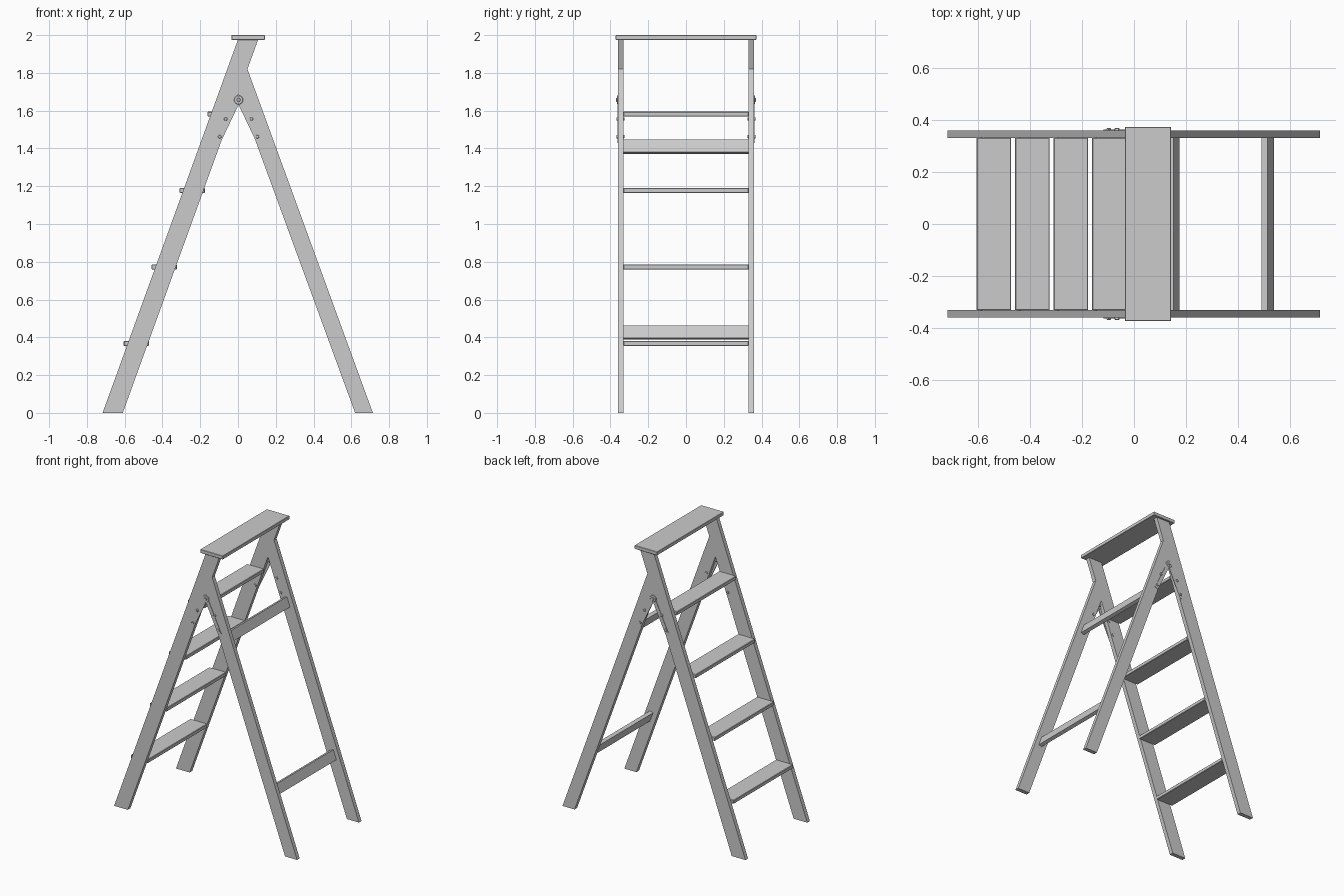
import bpy, bmesh, math
from mathutils import Vector

if "Cube" in bpy.data.objects:
    bpy.data.objects.remove(bpy.data.objects["Cube"])


def prism(name, pts, y0, y1, bevel=0.0):
    """Extrude an x-z outline from y0 to y1."""
    bm = bmesh.new()
    face = bm.faces.new([bm.verts.new((x, y0, z)) for x, z in pts])
    ext = bmesh.ops.extrude_face_region(bm, geom=[face])
    moved = [v for v in ext["geom"] if isinstance(v, bmesh.types.BMVert)]
    bmesh.ops.translate(bm, verts=moved, vec=(0, y1 - y0, 0))
    bmesh.ops.recalc_face_normals(bm, faces=bm.faces)
    mesh = bpy.data.meshes.new(name)
    bm.to_mesh(mesh)
    bm.free()
    ob = bpy.data.objects.new(name, mesh)
    bpy.context.collection.objects.link(ob)
    if bevel:
        mod = ob.modifiers.new("Bevel", "BEVEL")
        mod.width = bevel
        mod.segments = 1
    return ob


def bar(name, a, b, width, y0, y1, bevel=0.0):
    """Straight bar between two x-z points."""
    a, b = Vector(a), Vector(b)
    d = (b - a).normalized()
    n = Vector((-d.y, d.x)) * width / 2
    return prism(name, [a + n, a - n, b - n, b + n], y0, y1, bevel)


def disc(name, x, z, r, y0, y1, sides=16):
    pts = [(x + r * math.cos(2 * math.pi * i / sides),
            z + r * math.sin(2 * math.pi * i / sides)) for i in range(sides)]
    ob = prism(name, pts, y0, y1, 0.002)
    bpy.context.view_layer.objects.active = ob
    ob.select_set(True)
    bpy.ops.object.shade_smooth_by_angle()
    ob.select_set(False)


IN, OUT = 0.331, 0.36

for s, side in ((-1, "near"), (1, "far")):
    # step-side stile runs right up to the cap, rear leg butts against it
    prism(f"front_leg_{side}", [(-0.717, 0), (-0.61, 0), (0.107, 1.977), (0.0, 1.977)],
          s * IN, s * OUT)
    prism(f"rear_leg_{side}", [(0.62, 0), (0.714, 0), (0.05, 1.82), (0.002, 1.688)],
          s * IN, s * OUT)
    # hinge straps, pivot plate and pins
    for m, label in ((-1, "front"), (1, "rear")):
        bar(f"hinge_strap_{label}_{side}", (m * 0.003 + 0.003, 1.655),
            (m * 0.108 + 0.003, 1.435), 0.026, s * (OUT - 0.003), s * (OUT + 0.003))
        for k, (px, pz) in enumerate(((0.068, 1.556), (0.1, 1.462))):
            disc(f"hinge_screw_{label}_{k}_{side}", m * px + 0.003, pz, 0.009,
                 s * (IN - 0.005), s * (OUT + 0.008))
    disc(f"hinge_plate_{side}", 0.003, 1.657, 0.024, s * (OUT - 0.006), s * (OUT + 0.005))
    disc(f"hinge_pivot_{side}", 0.003, 1.657, 0.01, s * (IN + 0.01), s * (OUT + 0.011))

# treads
for i in range(4):
    x, z = -0.605 + 0.148 * i, 0.355 + 0.4045 * i
    prism(f"step_{i + 1}", [(x, z), (x + 0.133, z), (x + 0.133, z + 0.026), (x, z + 0.026)],
          -0.332, 0.332, 0.003)

# cross braces between the rear legs
d = Vector((-0.343, 0.939)) * 0.035
for label, c in (("lower", (0.514, 0.425)), ("upper", (0.152, 1.409))):
    c = Vector(c)
    bar(f"rear_brace_{label}", c - d, c + d, 0.025, -0.333, 0.333)

# top cap
prism("top_cap", [(-0.035, 1.975), (0.142, 1.975), (0.142, 2.0), (-0.035, 2.0)],
      -0.373, 0.373, 0.002)
